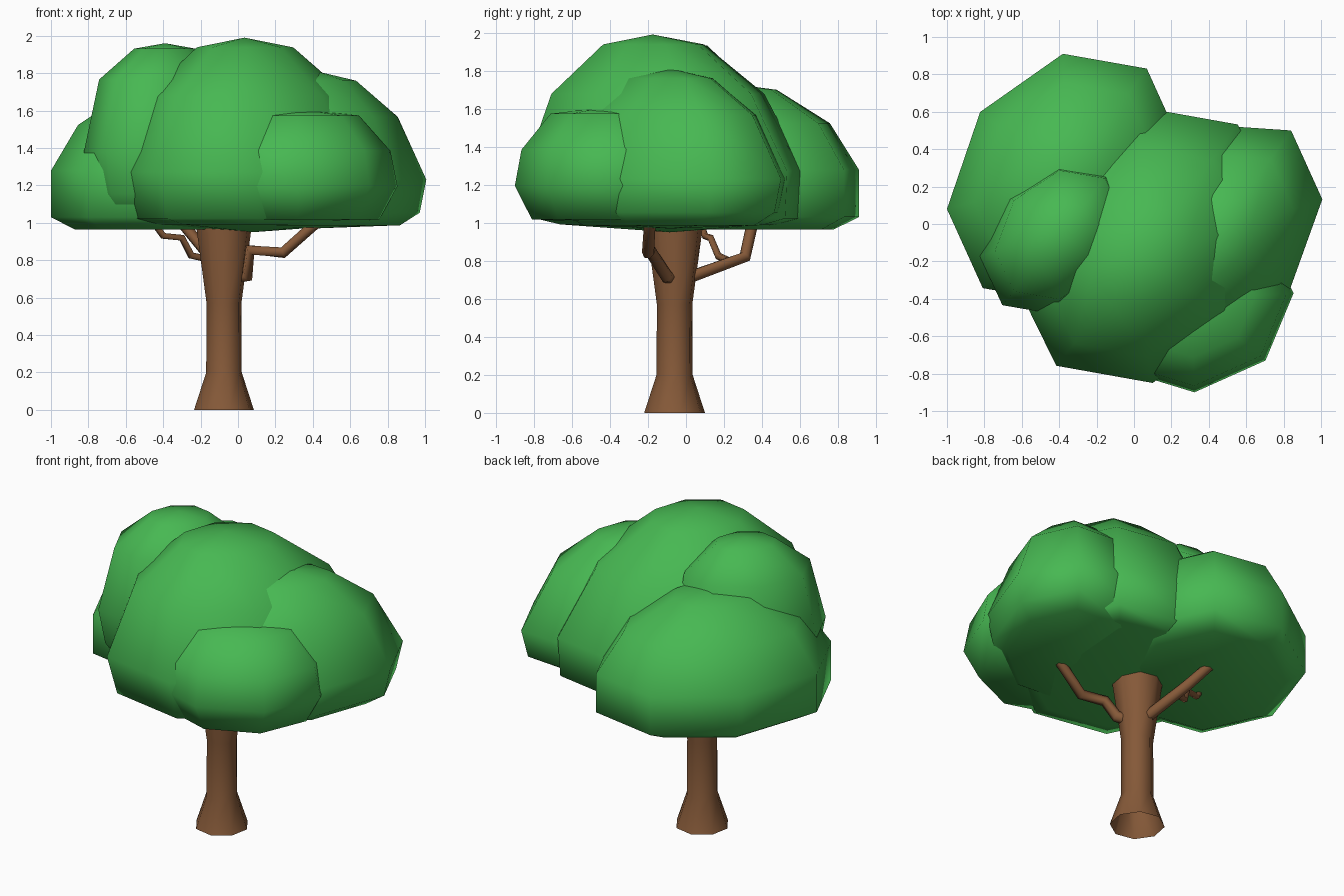
import bpy, bmesh, math

if "Cube" in bpy.data.objects:
    bpy.data.objects.remove(bpy.data.objects["Cube"])


def material(name, rgb):
    m = bpy.data.materials.new(name)
    m.diffuse_color = (*rgb, 1)
    m.use_nodes = True
    m.node_tree.nodes["Principled BSDF"].inputs["Base Color"].default_value = m.diffuse_color
    return m


LEAF = material("leaf green", (0.063, 0.48, 0.085))
BARK = material("bark brown", (0.235, 0.10, 0.04))


def add_object(name, mesh, mat):
    mesh.materials.clear()
    mesh.materials.append(mat)
    for p in mesh.polygons:
        p.use_smooth = True
    ob = bpy.data.objects.new(name, mesh)
    bpy.context.collection.objects.link(ob)
    return ob


def loft(name, profile, place, sides, mat):
    """Revolve (radius, height) points; zero radius closes to a single point."""
    bm = bmesh.new()
    rings = []
    for r, h in profile:
        n = sides if r > 0 else 1
        rings.append([bm.verts.new(place(r, math.tau * i / sides, h)) for i in range(n)])
    for a, b in zip(rings, rings[1:]):
        for i in range(sides):
            j = (i + 1) % sides
            quad = [a[i % len(a)], a[j % len(a)], b[j % len(b)], b[i % len(b)]]
            bm.faces.new(list(dict.fromkeys(quad)))
    bmesh.ops.recalc_face_normals(bm, faces=bm.faces)
    mesh = bpy.data.meshes.new(name)
    bm.to_mesh(mesh)
    bm.free()
    return add_object(name, mesh, mat)


# Crown clumps: eight-sided domes with a nearly flat underside
DOME = [(0, 0), (0.76, 0.02), (0.94, 0.10), (1, 0.31), (0.74, 0.71), (0.36, 0.94), (0, 1)]
WALL = [(0, 0), (0.8, 0), (1, 0.085), (1, 0.41), (0.77, 0.73), (0.35, 0.96), (0, 1)]
BALL = [(0, 0), (0.68, 0.04), (0.88, 0.17), (1, 0.40), (0.84, 0.80), (0.40, 0.97), (0, 1)]
CAP = [(0, 0), (0.82, 0.03), (1, 0.32), (0.93, 0.63), (0.62, 0.94), (0, 1)]
MAIN = [(0, 0), (0.78, 0.04), (0.95, 0.07), (1, 0.31), (0.76, 0.70), (0.36, 0.95), (0, 1)]


def clump(name, centre, a_axis, b_axis, z0, z1, profile, lean=(0, 0)):
    """Squashed dome whose outline is spanned by two half-axes in plan."""
    def place(r, t, h):
        c, s = r * math.cos(t), r * math.sin(t)
        x, y = (centre[k] + c * a_axis[k] + s * b_axis[k] + h * lean[k] for k in (0, 1))
        return (x, y, z0 + h * (z1 - z0))
    loft(name, profile, place, 8, LEAF)


clump("crown_centre", (0.085, -0.085), (0.485, 0.645), (0.527, -0.397), 0.95, 1.99, MAIN, (-0.05, -0.09))
clump("crown_back_left", (-0.37, 0.244), (-0.63, -0.164), (-0.01, 0.666), 0.965, 1.73, WALL)
clump("crown_right", (0.42, -0.08), (0.42, 0.58), (0.41, -0.28), 0.97, 1.81, DOME)
clump("crown_top_left", (-0.43, -0.09), (-0.29, 0.22), (0.29, 0.36), 0.99, 1.96, BALL, (0.04, 0.04))
clump("crown_front_right", (0.31, -0.406), (0.013, -0.494), (0.543, 0.036), 1.0, 1.61, CAP)

# Trunk: flared root, straight stem, widening top
TRUNK = [(0.163, 0), (0.097, 0.2), (0.095, 0.57), (0.15, 0.97), (0.15, 1.08), (0, 1.1)]
loft("trunk", TRUNK,
     lambda r, a, h: (-0.075 + r * math.cos(a + 0.2), -0.06 + r * math.sin(a + 0.2), h),
     8, BARK)


# Branches: bent tubes tapering towards the crown
def branch(name, points, depth):
    cu = bpy.data.curves.new(name, 'CURVE')
    cu.dimensions = '3D'
    cu.bevel_depth = depth
    cu.bevel_resolution = 1
    cu.use_fill_caps = True
    sp = cu.splines.new('POLY')
    sp.points.add(len(points) - 1)
    for i, (pt, co) in enumerate(zip(sp.points, points)):
        pt.co = (*co, 1)
        pt.radius = 1 - 0.15 * i / (len(points) - 1)
    tmp = bpy.data.objects.new("branch_path", cu)
    bpy.context.collection.objects.link(tmp)
    bpy.context.view_layer.update()
    mesh = bpy.data.meshes.new_from_object(tmp.evaluated_get(bpy.context.evaluated_depsgraph_get()))
    bpy.data.objects.remove(tmp)
    add_object(name, mesh, BARK)


branch("branch_right", [(-0.02, -0.08, 0.71), (0.05, -0.10, 0.715), (0.065, -0.19, 0.855),
                        (0.24, -0.20, 0.84), (0.42, -0.19, 1.0)], 0.036)
branch("branch_back", [(-0.08, -0.02, 0.70), (-0.15, 0.31, 0.82), (-0.30, 0.35, 1.0)], 0.036)
branch("branch_back_twig", [(-0.13, 0.22, 0.80), (-0.25, 0.17, 0.825), (-0.30, 0.13, 0.92),
                            (-0.40, 0.10, 0.93), (-0.45, 0.08, 1.0)], 0.021)
